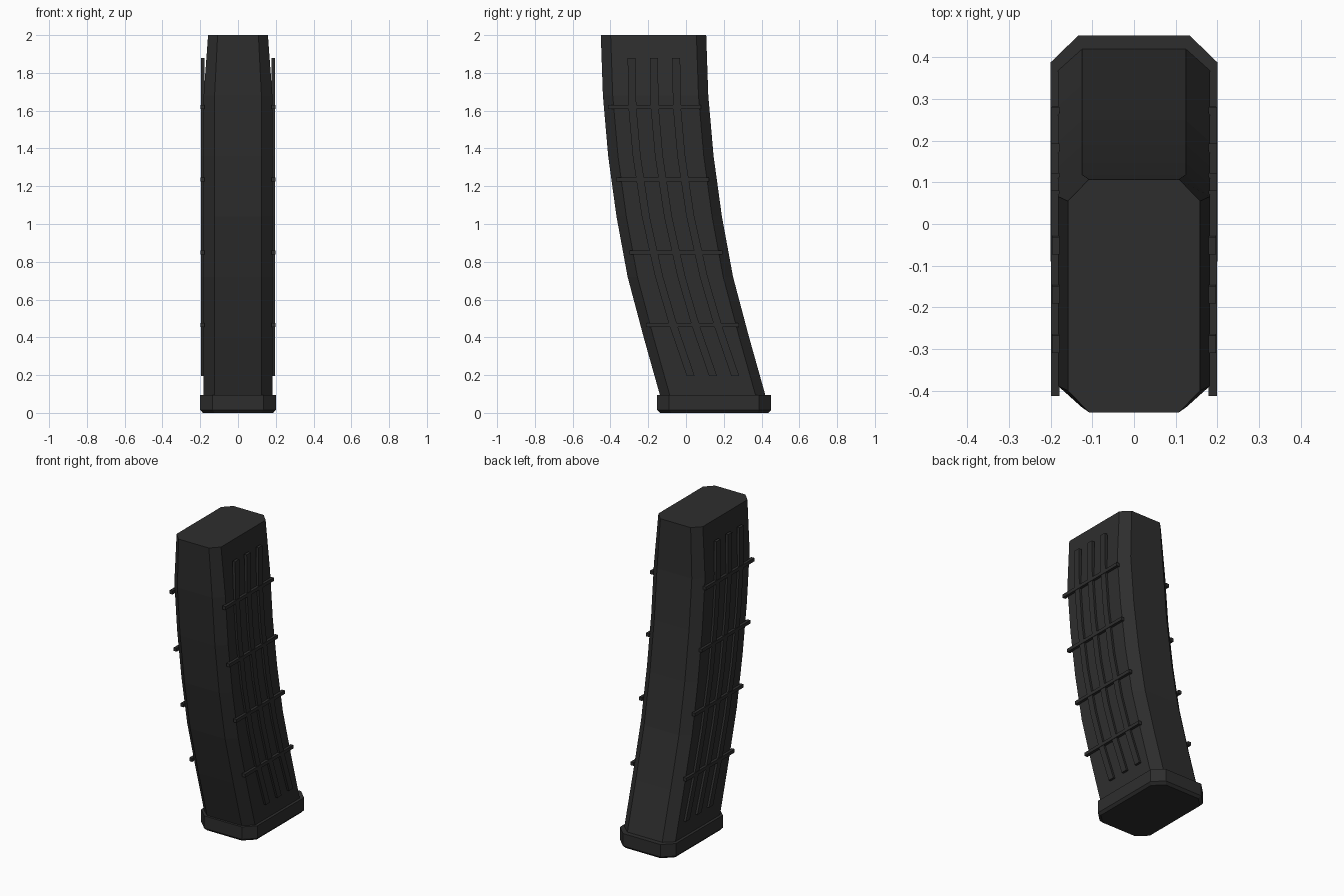
import bpy, bmesh

if "Cube" in bpy.data.objects:
    bpy.data.objects.remove(bpy.data.objects["Cube"])

polymer = bpy.data.materials.new("dark_grey_polymer")
polymer.diffuse_color = (0.027, 0.027, 0.027, 1)
polymer.use_nodes = True
polymer.node_tree.nodes["Principled BSDF"].inputs["Base Color"].default_value = polymer.diffuse_color


def octagon(hx, y0, y1, cx, cy, z):
    """Chamfered rectangle at height z."""
    return [(-hx + cx, y0, z), (hx - cx, y0, z), (hx, y0 + cy, z), (hx, y1 - cy, z),
            (hx - cx, y1, z), (-hx + cx, y1, z), (-hx, y1 - cy, z), (-hx, y0 + cy, z)]


def rect(x0, x1, y0, y1, z):
    return [(x0, y0, z), (x1, y0, z), (x1, y1, z), (x0, y1, z)]


def loft(name, rings):
    """Skin a list of equal-length rings and cap both ends."""
    bm = bmesh.new()
    vs = [[bm.verts.new(p) for p in r] for r in rings]
    n = len(rings[0])
    for a, b in zip(vs, vs[1:]):
        for i in range(n):
            j = (i + 1) % n
            bm.faces.new((a[i], a[j], b[j], b[i]))
    bm.faces.new(vs[0][::-1])
    bm.faces.new(vs[-1])
    bmesh.ops.recalc_face_normals(bm, faces=bm.faces)
    me = bpy.data.meshes.new(name)
    bm.to_mesh(me)
    bm.free()
    me.materials.append(polymer)
    ob = bpy.data.objects.new(name, me)
    bpy.context.collection.objects.link(ob)
    return ob


# Curved body: (height, front edge y), narrowing at the top
front = [(0.08, -0.134), (0.40, -0.224), (0.72, -0.309), (1.04, -0.368),
         (1.36, -0.412), (1.68, -0.440), (2.0, -0.451)]
rings = []
for z, y in front:
    s = 0.87 if z > 1.9 else 1.0
    rings.append(octagon(0.182 * s, y, y + 0.558, 0.058 * s, 0.052, z))
loft("magazine_body", rings)

# Base plate with a small bevel along the bottom
loft("base_plate", [octagon(0.186, -0.138, 0.436, 0.062, 0.06, 0.0),
                    octagon(0.2, -0.153, 0.451, 0.066, 0.064, 0.016),
                    octagon(0.2, -0.153, 0.451, 0.066, 0.064, 0.096)])

# Ribs on both sides: (height, centre y)
path = [(0.195, 0.143), (0.46, 0.052), (0.72, -0.024), (1.04, -0.095),
        (1.36, -0.143), (1.62, -0.166), (1.88, -0.170)]
bars = [(0.465, 0.034), (0.85, -0.053), (1.235, -0.124), (1.62, -0.166)]
for side, s in (("left", -1), ("right", 1)):
    for k in (-1, 0, 1):
        loft(f"{side}_long_rib", [rect(s * 0.178, s * 0.196, y + k * 0.118 - 0.021,
                                       y + k * 0.118 + 0.021, z) for z, y in path])
    for z, y in bars:
        loft(f"{side}_cross_rib", [rect(s * 0.178, s * 0.199, y - 0.246, y + 0.246, z + d)
                                   for d in (-0.011, 0.011)])
